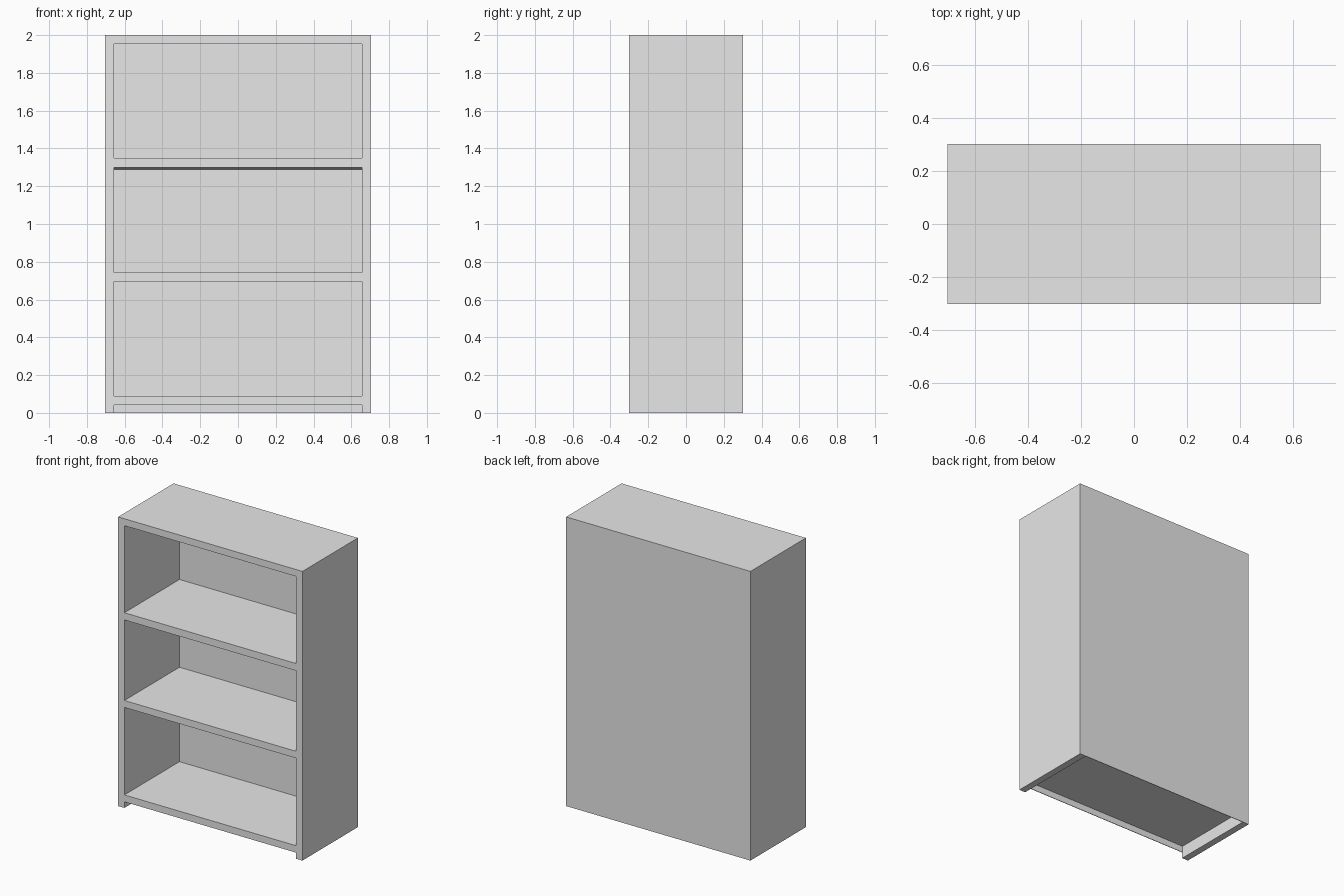
import bpy

cube = bpy.data.objects.get("Cube")
if cube:
    bpy.data.objects.remove(cube, do_unlink=True)

# Single plain grey finish
GREY = (0.8, 0.8, 0.8, 1.0)
mat = bpy.data.materials.new("plain_grey")
mat.use_nodes = True
mat.diffuse_color = GREY
mat.node_tree.nodes["Principled BSDF"].inputs["Base Color"].default_value = GREY


def board(name, x, y, z, back_drop=0.0):
    """Box from (min, max) ranges; back_drop lowers its rear bottom edge."""
    bpy.ops.mesh.primitive_cube_add(size=1)
    obj = bpy.context.object
    obj.name = name
    for v in obj.data.vertices:
        rear_bottom = v.co.y > 0 and v.co.z < 0
        v.co = [r[1] if c > 0 else r[0] for c, r in zip(v.co, (x, y, z))]
        if rear_bottom:
            v.co.z -= back_drop
    obj.data.materials.append(mat)
    return obj


W, D, H = 0.705, 0.303, 2.0   # half width, half depth, height
T = 0.048                     # board thickness
SHEET = 0.004                 # thin panel thickness
IN = W - T
inner_x = (-IN, IN)
inner_y = (-D, D - SHEET)

# Side panels
board("left_side", (IN, W), (-D, D), (0, H))
board("right_side", (-W, -IN), (-D, D), (0, H))

# Top and thin back panel
board("top_board", inner_x, (-D, D), (H - T, H))
board("back_panel", inner_x, (D - SHEET, D), (0, H - T))

# Two solid shelves, the upper one slightly deeper at the back
board("upper_shelf", inner_x, inner_y, (1.30, 1.35), back_drop=0.014)
board("middle_shelf", inner_x, inner_y, (0.695, 0.743))

# Bottom shelf: thin sheet with a front lip, open underneath
board("bottom_shelf", inner_x, inner_y, (0.09 - SHEET, 0.09))
board("bottom_shelf_lip", inner_x, (-D, SHEET - D), (0.042, 0.09 - SHEET))
